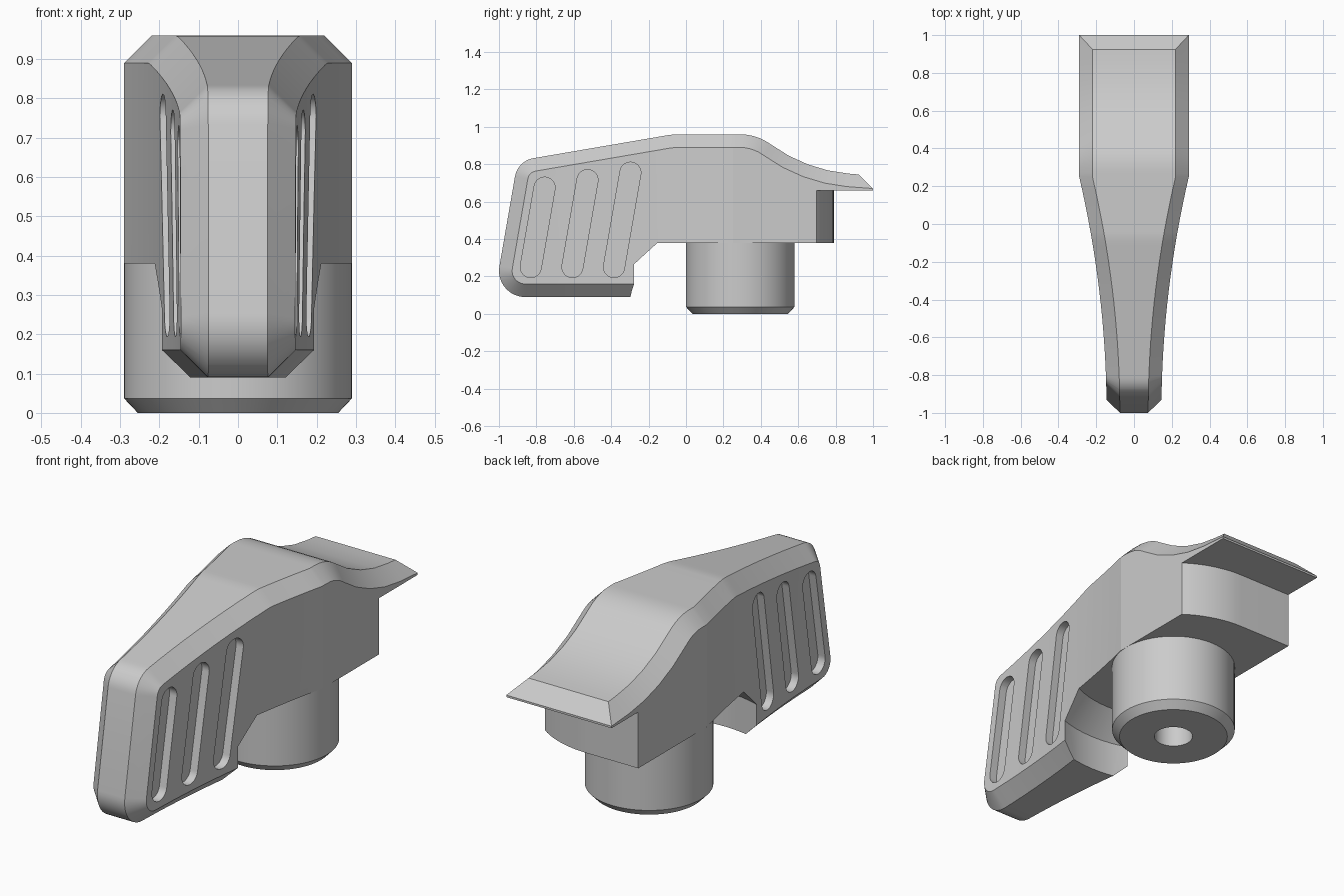
import bpy, bmesh, math
from mathutils import Vector

HALF, CHAMFER = 0.29, 0.07
AXIS_Y = 0.29                      # turning axis of the round boss

cube = bpy.data.objects.get("Cube")
if cube:
    bpy.data.objects.remove(cube, do_unlink=True)

COLOUR = (0.6, 0.6, 0.6, 1)
grey = bpy.data.materials.new("plain grey")
grey.use_nodes = True
grey.diffuse_color = COLOUR
grey.node_tree.nodes["Principled BSDF"].inputs["Base Color"].default_value = COLOUR


def finish(bm, name):
    """Turn a bmesh into an object."""
    bmesh.ops.recalc_face_normals(bm, faces=bm.faces[:])
    mesh = bpy.data.meshes.new(name)
    bm.to_mesh(mesh)
    bm.free()
    mesh.materials.append(grey)
    obj = bpy.data.objects.new(name, mesh)
    bpy.context.collection.objects.link(obj)
    return obj


def activate(obj):
    bpy.ops.object.select_all(action='DESELECT')
    obj.select_set(True)
    bpy.context.view_layer.objects.active = obj


def cut(target, cutter):
    """Subtract the cutter, then throw it away."""
    cutter.hide_render = True
    mod = target.modifiers.new("cut", 'BOOLEAN')
    mod.operation, mod.solver, mod.object = 'DIFFERENCE', 'EXACT', cutter
    activate(target)
    bpy.ops.object.modifier_apply(modifier=mod.name)
    bpy.data.objects.remove(cutter, do_unlink=True)


def smooth(obj):
    activate(obj)
    bpy.ops.object.shade_smooth_by_angle(angle=math.radians(12))


def fillet(corners, steps=12):
    """Polyline (y, z, radius) with rounded corners."""
    pts = [Vector(c[:2]) for c in corners]
    path = [pts[0]]
    for i in range(1, len(pts) - 1):
        p, r = pts[i], corners[i][2]
        a, b = (pts[i - 1] - p).normalized(), (pts[i + 1] - p).normalized()
        half = a.angle(b) / 2
        centre = p + (a + b).normalized() * (r / math.sin(half))
        start = p + a * (r / math.tan(half)) - centre
        end = p + b * (r / math.tan(half)) - centre
        sweep = start.angle(end)
        n = max(4, int(steps * sweep / 1.5))
        for k in range(n + 1):
            t = k / n
            path.append(centre + (start * math.sin((1 - t) * sweep)
                                  + end * math.sin(t * sweep)) / math.sin(sweep))
    return path + [pts[-1]]


def flare(bm):
    """Slice along y and narrow the straight shape towards the front."""
    for y in [0.27] + [0.25 - 0.075 * k for k in range(17)]:
        bmesh.ops.bisect_plane(bm, geom=bm.verts[:] + bm.edges[:] + bm.faces[:],
                               plane_co=(0, y, 0), plane_no=(0, 1, 0))
    for v in bm.verts:
        t = min(max((v.co.y + 1) / 1.25, 0), 1)
        v.co.x -= math.copysign(0.145 * (1 - t * t), v.co.x)


def lathe(profile, name):
    """Revolve an (r, z) profile about the boss axis."""
    bm = bmesh.new()
    verts = [bm.verts.new((r, AXIS_Y, z)) for r, z in profile]
    edges = [bm.edges.new(pair) for pair in zip(verts, verts[1:])]
    bmesh.ops.spin(bm, geom=verts + edges, cent=(0, AXIS_Y, 0), axis=(0, 0, 1),
                   angle=math.tau, steps=72)
    bmesh.ops.remove_doubles(bm, verts=bm.verts[:], dist=1e-5)
    return finish(bm, name)


def prism(bm, outline):
    """Closed solid between two matching rings of points."""
    low, high = [[bm.verts.new(p) for p in ring] for ring in outline]
    bm.faces.new(low)
    bm.faces.new(high[::-1])
    n = len(low)
    for i in range(n):
        j = (i + 1) % n
        bm.faces.new((low[i], high[i], high[j], low[j]))


# Handle body: chamfered side profile
crest = fillet([(0.1, 0.09, 0), (-1.026, 0.09, 0.14), (-0.9, 0.818, 0.12),
                (-0.07, 0.96, 0.4), (0.38, 0.96, 0.28), (0.64, 0.77, 0.82),
                (0.925, 0.745, 0)])
rim = []
for i, p in enumerate(crest):
    d = Vector((0, 0))
    if i > 0:
        d += (p - crest[i - 1]).normalized()
    if i < len(crest) - 1:
        d += (crest[i + 1] - p).normalized()
    d.normalize()
    rim.append(p + Vector((d.y, -d.x)) * CHAMFER)
rim[-1] = Vector((1.0, 0.67))
under = [Vector(p) for p in ((1, 0.66), (0.79, 0.66), (0.79, 0.38), (0.1, 0.38))]

bm = bmesh.new()
tops, sides = [], []
for s in (1, -1):
    tops.append([bm.verts.new((s * (HALF - CHAMFER), *p)) for p in crest])
    sides.append([bm.verts.new((s * HALF, *p)) for p in rim + under])
    bm.faces.new(sides[-1])
(ct, cu), (st, su) = tops, sides
n = len(crest)
for i in range(n - 1):
    bm.faces.new((ct[i], ct[i + 1], cu[i + 1], cu[i]))
    bm.faces.new((st[i], st[i + 1], ct[i + 1], ct[i]))
    bm.faces.new((cu[i], cu[i + 1], su[i + 1], su[i]))
bm.faces.new((ct[-1], st[n - 1], su[n - 1], cu[-1]))
for i in range(n - 1, len(st) - 1):
    bm.faces.new((st[i], st[i + 1], su[i + 1], su[i]))
bm.faces.new((st[-1], st[0], ct[0], cu[0], su[0], su[-1]))
flare(bm)
body = finish(bm, "handle_body")

# Slanted grip slots on both sides
bm = bmesh.new()
LEAN, R, TURN = 0.174, 0.056, 20
tilt = math.atan(LEAN)
for s in (1, -1):
    for i in range(3):
        bottom, top = 0.25, 0.675 + 0.04 * i
        ring = []
        for z, first in ((top, 0), (bottom, math.pi)):
            y = -0.83 + 0.2225 * i + LEAN * (z - bottom)
            for k in range(TURN):
                a = first + math.pi * k / (TURN - 1) - tilt
                ring.append((y + R * math.cos(a), z + R * math.sin(a)))
        prism(bm, [[(s * x, *p) for p in ring] for x in (HALF - 0.04, HALF + 0.15)])
flare(bm)
cut(body, finish(bm, "slot_cutter"))

# Round clearance behind the grip, coned up to the underside
cut(body, lathe([(0, -0.1), (0.6, -0.1), (0.6, 0.265), (0.49, 0.38), (0, 0.38)],
                "clearance_cutter"))

# Rounded corner on one half of the rear wall
arc = [(0.5 * math.sin(a), AXIS_Y + 0.5 * math.cos(a))
       for a in (math.radians(4 * k) for k in range(11))]
ring = arc + [(0.45, 0.9), (0, 0.9)]
bm = bmesh.new()
prism(bm, [[(x, y, z) for x, y in ring] for z in (0.3, 0.66)])
cut(body, finish(bm, "rear_corner_cutter"))
smooth(body)

# Round boss with a bored hole
boss = lathe([(0, 0.3), (0.09, 0.3), (0.09, 0), (0.255, 0), (0.29, 0.037), (0.29, 0.38)],
             "round_boss")
smooth(boss)
